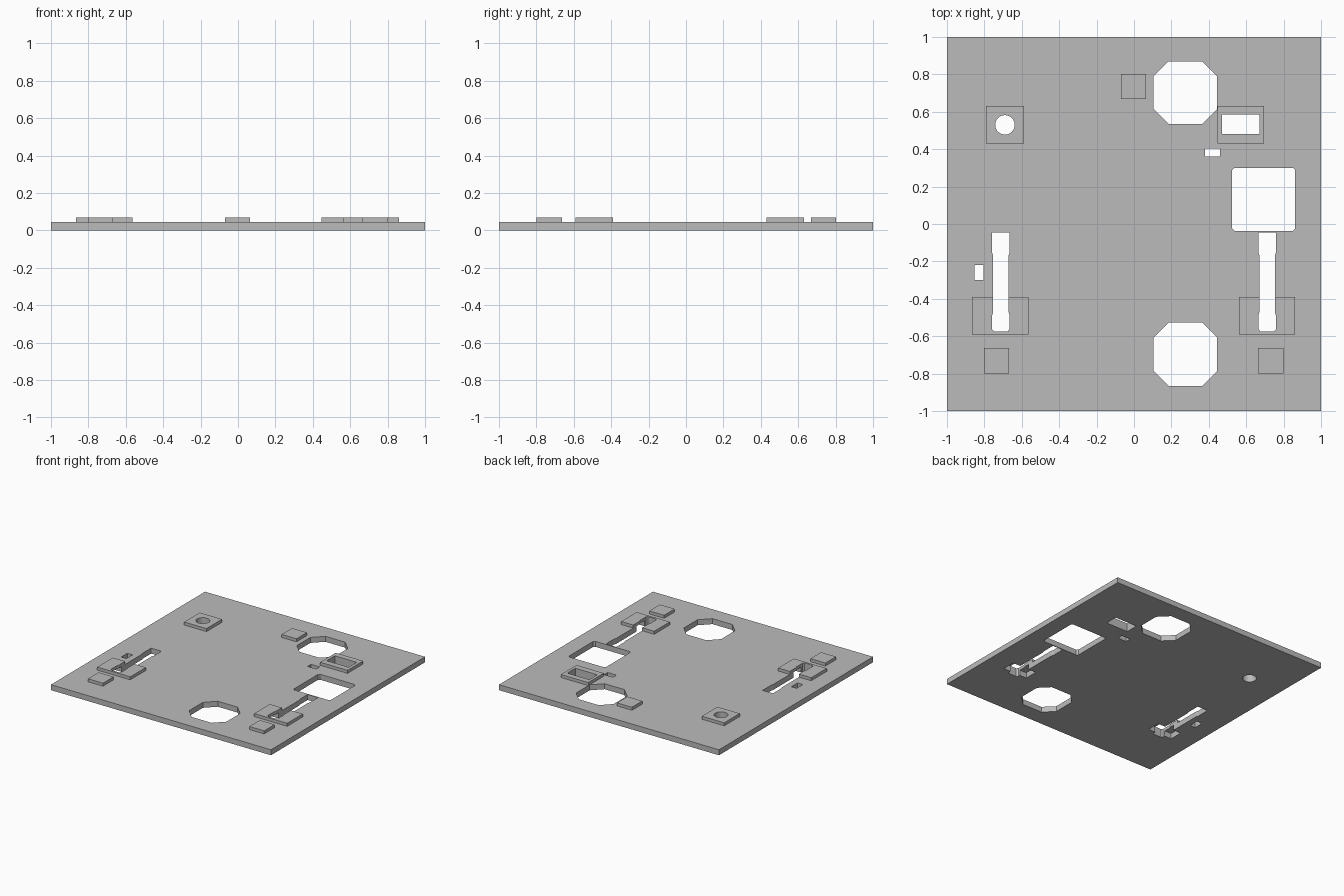
import bpy, bmesh, math

cube = bpy.data.objects.get("Cube")
if cube:
    bpy.data.objects.remove(cube, do_unlink=True)

PLATE_TOP, PAD_TOP = 0.045, 0.07

grey = bpy.data.materials.new("plain_grey")
grey.use_nodes = True
colour = (0.5, 0.5, 0.5, 1)
grey.diffuse_color = colour
grey.node_tree.nodes["Principled BSDF"].inputs["Base Color"].default_value = colour


def rect(x0, x1, y0, y1, cut=0):
    """Rectangle outline, with optional clipped corners."""
    if not cut:
        return [(x0, y0), (x1, y0), (x1, y1), (x0, y1)]
    return [(x0 + cut, y0), (x1 - cut, y0), (x1, y0 + cut), (x1, y1 - cut),
            (x1 - cut, y1), (x0 + cut, y1), (x0, y1 - cut), (x0, y0 + cut)]


def circle(x, y, r, n=32):
    return [(x + r * math.cos(2 * math.pi * i / n), y + r * math.sin(2 * math.pi * i / n))
            for i in range(n)]


def slot(cx):
    """Long slot, slightly wider at both ends."""
    half = [(0.036, -0.575), (0.047, -0.562), (0.047, -0.49), (0.041, -0.47),
            (0.041, -0.17), (0.047, -0.15), (0.047, -0.045)]
    return [(cx + w, y) for w, y in half] + [(cx - w, y) for w, y in reversed(half)]


def extrude(name, outlines, z0, z1):
    """One object made of upright prisms."""
    bm = bmesh.new()
    for outline in outlines:
        face = bm.faces.new([bm.verts.new((x, y, z0)) for x, y in outline])
        top = bmesh.ops.extrude_face_region(bm, geom=[face])["geom"]
        bmesh.ops.translate(bm, vec=(0, 0, z1 - z0),
                            verts=[v for v in top if isinstance(v, bmesh.types.BMVert)])
    bmesh.ops.recalc_face_normals(bm, faces=bm.faces)
    mesh = bpy.data.meshes.new(name)
    bm.to_mesh(mesh)
    bm.free()
    mesh.materials.append(grey)
    obj = bpy.data.objects.new(name, mesh)
    bpy.context.collection.objects.link(obj)
    return obj


def cut(obj, cutters):
    """Subtract the cutters and keep the finished mesh."""
    for c in cutters:
        mod = obj.modifiers.new("cut", "BOOLEAN")
        mod.operation, mod.solver, mod.object = "DIFFERENCE", "EXACT", c
    bpy.context.view_layer.update()
    graph = bpy.context.evaluated_depsgraph_get()
    mesh = bpy.data.meshes.new_from_object(obj.evaluated_get(graph))
    obj.modifiers.clear()
    obj.data = mesh


# Openings that go right through
slots = [slot(-0.712), slot(0.712)]
openings = slots + [
    rect(0.105, 0.445, 0.535, 0.87, 0.08),
    rect(0.105, 0.445, -0.865, -0.527, 0.08),
    rect(0.525, 0.862, -0.037, 0.30, 0.012),
    rect(0.47, 0.67, 0.48, 0.585),
    rect(0.38, 0.46, 0.36, 0.405),
    rect(-0.852, -0.804, -0.30, -0.22),
    circle(-0.69, 0.53, 0.052)]
hole_cutter = extrude("hole_cutter", openings, -0.1, 0.2)

# Cross pockets hidden under the slotted pads
pocket_cutter = extrude("pocket_cutter",
                        [rect(cx - 0.11, cx + 0.11, -0.545, -0.435) for cx in (-0.712, 0.712)],
                        -0.1, 0.1)

# Base plate
plate = extrude("base_plate", [rect(-1, 1, -1, 1)], 0, PLATE_TOP)
cut(plate, [hole_cutter, pocket_cutter])

# Raised pads
pads = {
    "right_slot_pad": rect(-0.865, -0.565, -0.592, -0.39),
    "left_slot_pad": rect(0.562, 0.862, -0.592, -0.39),
    "round_hole_pad": rect(-0.79, -0.587, 0.43, 0.632),
    "square_hole_pad": rect(0.446, 0.695, 0.43, 0.632),
    "back_foot_pad": rect(-0.07, 0.065, 0.667, 0.802),
    "right_foot_pad": rect(-0.803, -0.667, -0.80, -0.663),
    "left_foot_pad": rect(0.663, 0.798, -0.80, -0.663)}
for name, outline in pads.items():
    pad = extrude(name, [outline], PLATE_TOP, PAD_TOP)
    if "foot" not in name:
        cut(pad, [hole_cutter])

for helper in (hole_cutter, pocket_cutter):
    bpy.data.objects.remove(helper, do_unlink=True)
